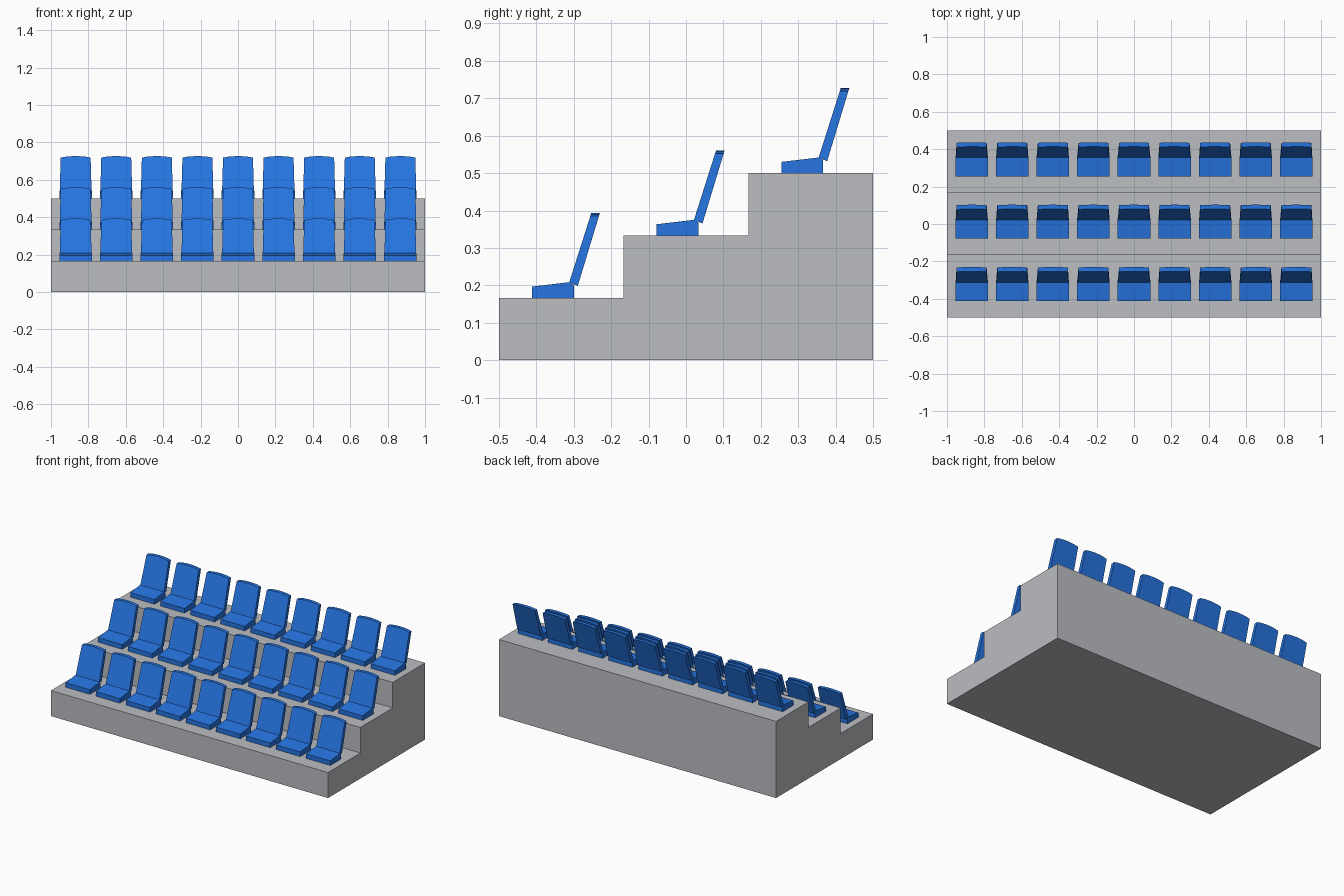
import bpy
import bmesh

if "Cube" in bpy.data.objects:
    bpy.data.objects.remove(bpy.data.objects["Cube"])


def material(name, rgb):
    m = bpy.data.materials.new(name)
    m.diffuse_color = (*rgb, 1.0)
    m.use_nodes = True
    m.node_tree.nodes["Principled BSDF"].inputs["Base Color"].default_value = m.diffuse_color
    return m


CONCRETE = material("concrete_grey", (0.50, 0.51, 0.54))
BLUE = material("seat_blue", (0.019, 0.178, 0.76))
STEP_Y, STEP_Z = 1 / 3, 1 / 6


def add_mesh(name, bm, mat):
    bmesh.ops.recalc_face_normals(bm, faces=bm.faces[:])
    mesh = bpy.data.meshes.new(name)
    bm.to_mesh(mesh)
    bm.free()
    mesh.materials.append(mat)
    return add_object(name, mesh)


def add_object(name, mesh, location=(0, 0, 0)):
    obj = bpy.data.objects.new(name, mesh)
    obj.location = location
    bpy.context.collection.objects.link(obj)
    return obj


def prism(bm, outline, offset):
    """Close an outline and extrude it by an offset."""
    face = bm.faces.new([bm.verts.new(p) for p in outline])
    geom = bmesh.ops.extrude_face_region(bm, geom=[face])["geom"]
    bmesh.ops.translate(bm, vec=offset,
                        verts=[g for g in geom if isinstance(g, bmesh.types.BMVert)])


# Stepped stand: side profile extruded across the full width
profile = [(0.5, 0), (-0.5, 0)]
for i in range(3):
    y = -0.5 + i * STEP_Y
    profile += [(y, (i + 1) * STEP_Z), (y + STEP_Y, (i + 1) * STEP_Z)]
bm = bmesh.new()
prism(bm, [(-1, y, z) for y, z in profile], (2, 0, 0))
add_mesh("stepped_stand", bm, CONCRETE)

# Seat cushion: wedge rising to the rear, local origin on the step
bm = bmesh.new()
cushion = [(-0.412, 0), (-0.412, 0.030), (-0.310, 0.042), (-0.300, 0.034), (-0.300, 0)]
prism(bm, [(-0.087, y, z) for y, z in cushion], (0.174, 0, 0))
cushion_mesh = add_mesh("seat_cushion", bm, BLUE)

# Backrest: tapered slab with an arched top, leaning to the rear
bm = bmesh.new()
half = [(0.085, 0.036), (0.080, 0.219), (0.055, 0.2235), (0.028, 0.226)]
outline = half + [(0, 0.227)] + [(-x, z) for x, z in reversed(half)]
lean = (0.311 - 0.2535) / (0.226 - 0.040)
prism(bm, [(x, -0.311 + (z - 0.040) * lean, z) for x, z in outline], (0, 0.023, 0))
# The lower rear edge is cut square to the slab
for v in bm.verts:
    if v.co.z < 0.04:
        v.co.z = 0.041 if v.co.y < -0.30 else 0.032
backrest_mesh = add_mesh("seat_backrest", bm, BLUE)

# Three rows of nine seats sharing the same meshes
for part in (cushion_mesh, backrest_mesh):
    for row in range(3):
        for col in range(9):
            place = ((col - 4) * 0.217, row * STEP_Y, (row + 1) * STEP_Z)
            if row == col == 0:
                part.location = place
            else:
                add_object(f"{part.name}_{row + 1}_{col + 1}", part.data, place)
